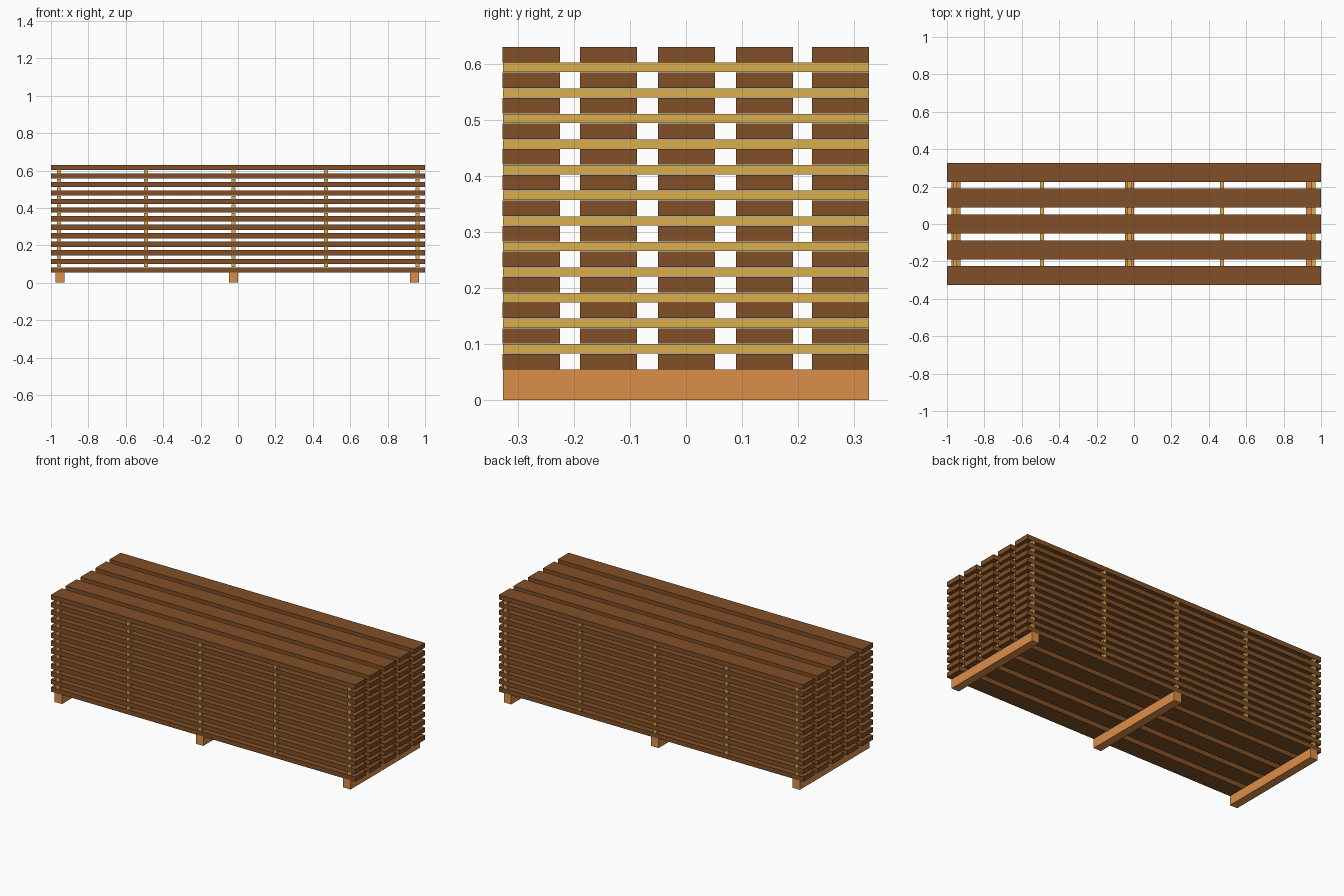
import bpy

if "Cube" in bpy.data.objects:
    bpy.data.objects.remove(bpy.data.objects["Cube"])

LENGTH, DEPTH = 2.0, 0.653
BEARER_H, BOARD_T, PITCH, LAYERS = 0.055, 0.0275, 0.0456, 13
STICKER_T = 0.0165


def material(name, rgb):
    m = bpy.data.materials.new(name)
    m.diffuse_color = (*rgb, 1)
    m.use_nodes = True
    m.node_tree.nodes["Principled BSDF"].inputs["Base Color"].default_value = m.diffuse_color
    return m


board_wood = material("dark_wood", (0.22, 0.078, 0.02))
sticker_wood = material("pale_wood", (0.70, 0.43, 0.075))
bearer_wood = material("orange_wood", (0.72, 0.275, 0.065))


def box(name, centre, size, mat):
    x, y, z = (s / 2 for s in size)
    verts = [(a, b, c) for a in (-x, x) for b in (-y, y) for c in (-z, z)]
    faces = [(0, 1, 3, 2), (4, 6, 7, 5), (0, 4, 5, 1),
             (2, 3, 7, 6), (0, 2, 6, 4), (1, 5, 7, 3)]
    mesh = bpy.data.meshes.new(name)
    mesh.from_pydata(verts, [], faces)
    mesh.materials.append(mat)
    obj = bpy.data.objects.new(name, mesh)
    obj.location = centre
    bpy.context.collection.objects.link(obj)
    return obj


# Bearers under the stack
for i, x in enumerate((-0.952, -0.024, 0.944)):
    box(f"bearer_{i + 1}", (x, 0, BEARER_H / 2), (0.049, DEPTH, BEARER_H), bearer_wood)

for layer in range(LAYERS):
    z = BEARER_H + layer * PITCH
    # Layer of five boards
    for i, y in enumerate((-0.276, -0.138, 0.001, 0.140, 0.2755)):
        box(f"board_{layer + 1}_{i + 1}", (0, y, z + BOARD_T / 2),
            (LENGTH, 0.102, BOARD_T), board_wood)
    # Spacer sticks between layers
    if layer < LAYERS - 1:
        gap_mid = z + (BOARD_T + PITCH) / 2
        for i, x in enumerate((-0.956, -0.493, -0.023, 0.471, 0.959)):
            box(f"spacer_stick_{layer + 1}_{i + 1}", (x, 0, gap_mid),
                (0.021, DEPTH, STICKER_T), sticker_wood)
